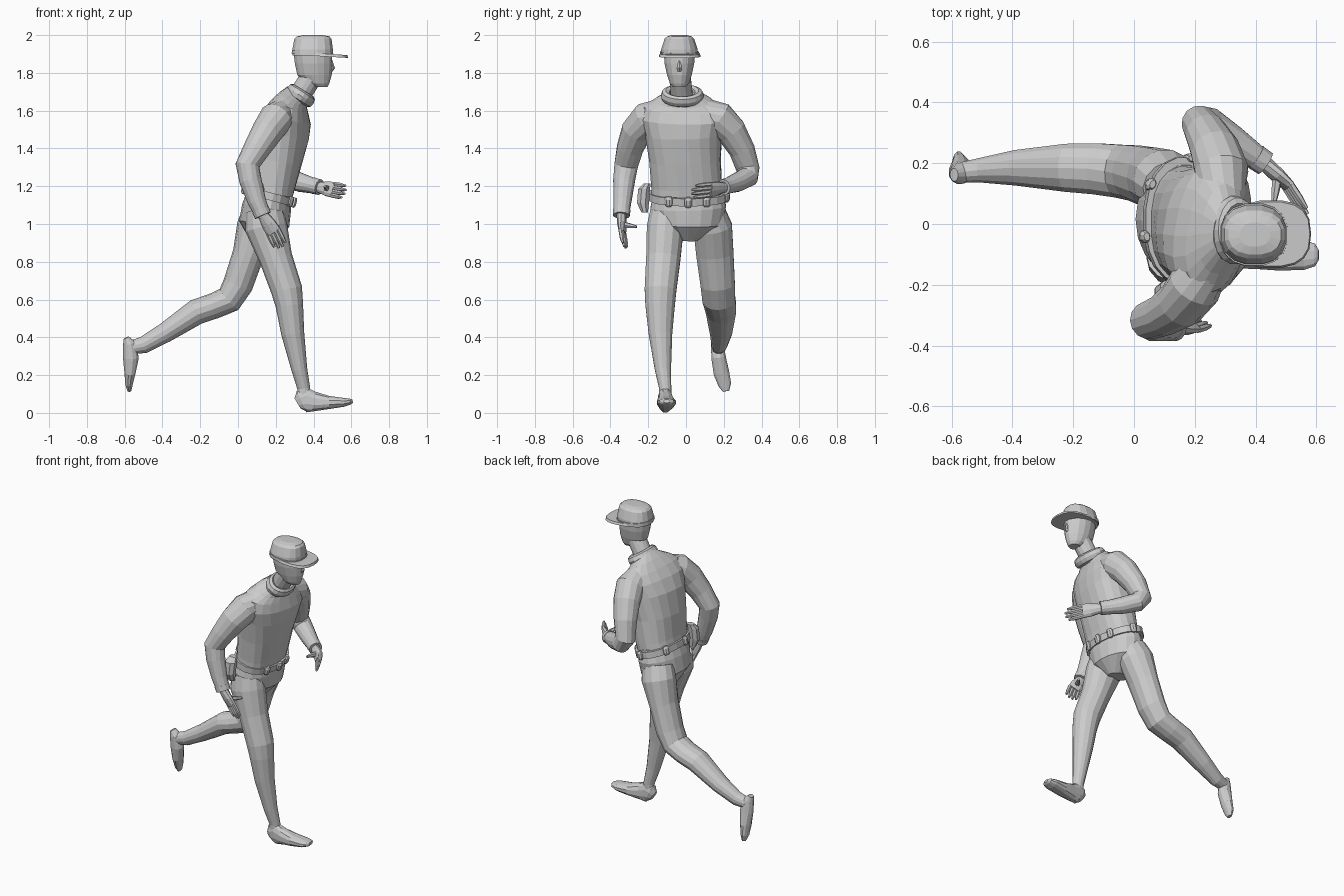
import bpy, bmesh, math
from mathutils import Vector, Matrix


def loft(name, rings, ref=(0, 1, 0), sides=14, power=1.0, axis=None):
    """Skin rings (x, y, z, half_width, half_depth, twist); width follows ref."""
    bm = bmesh.new()
    pts = [Vector(r[:3]) for r in rings]
    loops = []
    for i, r in enumerate(rings):
        if axis:
            t = Vector(axis).normalized()
        else:
            t = Vector()
            if i > 0:
                t += (pts[i] - pts[i - 1]).normalized()
            if i < len(pts) - 1:
                t += (pts[i + 1] - pts[i]).normalized()
            t.normalize()
        s = Vector(ref)
        if len(r) > 5:
            s = Matrix.Rotation(math.radians(r[5]), 3, 'Z') @ s
        s = (s - t * s.dot(t)).normalized()
        n = t.cross(s)
        a, b = r[3], r[4] if len(r) > 4 else r[3]
        loop = []
        for k in range(sides):
            u = 2 * math.pi * (k + 0.5) / sides
            c, d = math.cos(u), math.sin(u)
            c = math.copysign(abs(c) ** power, c)
            d = math.copysign(abs(d) ** power, d)
            loop.append(bm.verts.new(pts[i] + s * a * c + n * b * d))
        loops.append(loop)
    for p, q in zip(loops, loops[1:]):
        for k in range(sides):
            m = (k + 1) % sides
            bm.faces.new((p[k], p[m], q[m], q[k]))
    bm.faces.new(loops[0][::-1])
    bm.faces.new(loops[-1])
    bmesh.ops.recalc_face_normals(bm, faces=bm.faces)
    me = bpy.data.meshes.new(name)
    bm.to_mesh(me)
    bm.free()
    ob = bpy.data.objects.new(name, me)
    bpy.context.collection.objects.link(ob)
    return ob


def hand(name, wrist, knuckle, tip, width, thumb):
    wrist, knuckle, tip, thumb = map(Vector, (wrist, knuckle, tip, thumb))
    w = Vector(width).normalized()
    mid = wrist.lerp(knuckle, 0.5)
    loft(name + "_palm", [(*wrist.lerp(knuckle, -.25), .03, .027), (*wrist, .03, .026),
                          (*mid, .041, .023), (*knuckle, .044, .015)], ref=w, sides=10)
    for i, length in enumerate((0.85, 1.0, 0.97, 0.8)):
        off = w * (0.0315 - 0.021 * i)
        a = mid.lerp(knuckle, 0.8) + off
        b = knuckle.lerp(tip, length) + off * 1.05
        loft(f"{name}_finger_{i + 1}", [(*a, .012), (*a.lerp(b, .6), .012), (*b, .007)],
             ref=w, sides=6)
    loft(name + "_thumb", [(*mid, .018), (*mid.lerp(thumb, .6), .013), (*thumb, .007)],
         ref=w, sides=6)


# Torso, twisted towards the shoulders
loft("torso", [(.172, .003, 1.165, .188, .12), (.18, .003, 1.2, .188, .121, -2),
               (.205, -.005, 1.34, .19, .134, -5), (.235, -.012, 1.48, .205, .14, -9),
               (.257, -.015, 1.56, .228, .125, -11), (.272, -.015, 1.615, .21, .1, -11),
               (.29, -.015, 1.655, .15, .08, -11),
               (.315, -.02, 1.69, .08, .065, -8)], sides=20, power=.85)

# Pelvis
loft("pelvis", [(.165, .01, 1.17, .185, .113), (.152, .012, 1.09, .203, .13),
                (.138, .015, 1.0, .18, .134), (.13, .01, .915, .05, .07)], sides=18)

# Legs
loft("right_leg", [(.14, -.1, 1.07, .09, .1), (.15, -.11, .98, .1, .112),
                   (.2, -.12, .82, .093, .088), (.258, -.135, .65, .086, .083),
                   (.272, -.137, .57, .08, .073), (.29, -.135, .42, .064, .061),
                   (.325, -.122, .23, .044, .042), (.348, -.11, .13, .033, .034),
                   (.352, -.11, .06, .033, .037)])
loft("left_leg", [(.125, .12, 1.06, .09, .1), (.1, .142, .98, .105, .108),
                  (.055, .153, .84, .101, .084), (0, .168, .68, .093, .08),
                  (-.048, .174, .6, .089, .074), (-.13, .182, .565, .086, .068),
                  (-.22, .185, .535, .081, .068), (-.385, .185, .425, .06, .053),
                  (-.5, .177, .36, .042, .045), (-.565, .17, .345, .034, .036)])

# Feet
loft("right_foot", [(.315, -.11, .05, .022, .032), (.335, -.11, .062, .034, .06),
                    (.36, -.11, .07, .038, .069), (.4, -.108, .06, .041, .055),
                    (.48, -.105, .055, .05, .036), (.56, -.102, .056, .05, .024),
                    (.595, -.102, .06, .038, .016), (.607, -.102, .062, .018, .009)],
     sides=12, power=.85)
loft("left_foot", [(-.592, .162, .398, .022, .015), (-.575, .165, .365, .034, .036),
                   (-.567, .173, .29, .04, .043), (-.572, .188, .21, .043, .03),
                   (-.577, .205, .15, .036, .02), (-.575, .212, .115, .018, .01)], sides=12)

# Arms
loft("right_arm", [(.262, -.06, 1.6, .055), (.238, -.13, 1.59, .077), (.2, -.205, 1.558, .09),
                   (.155, -.262, 1.49, .083),
                   (.1, -.297, 1.4, .071), (.05, -.317, 1.31, .064), (.066, -.328, 1.23, .059),
                   (.1, -.337, 1.12, .049), (.13, -.342, 1.05, .041)])
loft("left_arm", [(.285, .03, 1.6, .055), (.285, .1, 1.59, .077), (.288, .175, 1.558, .09),
                  (.268, .24, 1.49, .082), (.238, .297, 1.39, .07), (.217, .328, 1.29, .062),
                  (.25, .325, 1.248, .058), (.33, .27, 1.22, .051),
                  (.43, .2, 1.195, .038)], ref=(1, 1, 0))

# Cuffs
loft("right_cuff", [(.119, -.34, 1.075, .047), (.132, -.342, 1.045, .045)])
loft("left_cuff", [(.4, .221, 1.203, .044), (.432, .199, 1.195, .042)], ref=(1, 1, 0))

# Hands
hand("right_hand", (.138, -.342, 1.04), (.19, -.337, .955), (.228, -.322, .875),
     (.8, -.3, .4), (.215, -.262, .985))
hand("left_hand", (.435, .195, 1.193), (.51, .125, 1.18), (.568, .03, 1.17),
     (.25, .2, .9), (.46, .065, 1.2))

# Neck and collar
loft("neck", [(.3, -.02, 1.64, .062), (.345, -.025, 1.71, .058), (.395, -.033, 1.79, .058)])
bpy.ops.mesh.primitive_torus_add(major_segments=18, minor_segments=8, major_radius=.088,
                                 minor_radius=.026, location=(.33, -.02, 1.68),
                                 rotation=(0, math.radians(32), 0))
collar = bpy.context.object
collar.name = "collar"
collar.scale = (.72, 1, 1.25)

# Head and nose
loft("head", [(.438, -.035, 1.724, .034, .036), (.42, -.035, 1.745, .052, .065),
              (.405, -.035, 1.79, .067, .093), (.4, -.035, 1.85, .08, .101),
              (.396, -.035, 1.91, .084, .104)], sides=16, axis=(0, 0, 1))
loft("nose", [(.488, -.035, 1.87, .008, .01), (.497, -.035, 1.825, .014, .016),
              (.49, -.035, 1.808, .012, .012)], sides=6, axis=(0, 0, 1))

# Cap crown, band and brim
loft("cap_crown", [(.395, -.035, 1.892, .1, .108), (.395, -.035, 1.925, .098, .109),
                   (.397, -.035, 1.98, .08, .1), (.398, -.035, 1.993, .066, .088),
                   (.398, -.035, 2.0, .04, .05)],
     sides=16, power=.85, axis=(0, 0, 1))
loft("cap_band", [(.395, -.035, 1.893, .105, .113), (.395, -.035, 1.912, .104, .112)],
     sides=16, power=.85, axis=(.08, 0, 1))
loft("cap_brim", [(.452, -.033, 1.887, .112, .131), (.452, -.033, 1.902, .106, .127)],
     sides=18, power=.75, axis=(.06, 0, 1))

# Belt, its pouches, buckle and holster
belt_tilt = Vector((.27, 0, 1)).normalized()
loft("belt", [(.158, .012, 1.128, .209, .134), (.167, .012, 1.168, .209, .134)],
     sides=20, power=.92, axis=belt_tilt)
for i, deg in enumerate((-30, 0, 28, 80, 145, 195)):
    u = math.radians(deg)
    x, y = .163 + .132 * math.cos(u), .012 + .207 * math.sin(u)
    p = Vector((x, y, 1.149 - .27 * (x - .165)))
    out = Vector((math.cos(u) / .132, math.sin(u) / .207, 0)).normalized()
    h = belt_tilt * .027
    loft(f"belt_pouch_{i + 1}", [(*(p - h), .014, .01), (*(p - h * .5), .022, .016),
                                 (*(p + h * .5), .022, .016), (*(p + h), .014, .01)],
         ref=out.cross(Vector((0, 0, 1))), sides=8)
loft("holster", [(.11, -.205, 1.215, .02, .025), (.105, -.222, 1.185, .034, .038),
                 (.1, -.228, 1.11, .034, .036), (.105, -.218, 1.06, .018, .022)],
     sides=8, axis=(0, 0, 1))
